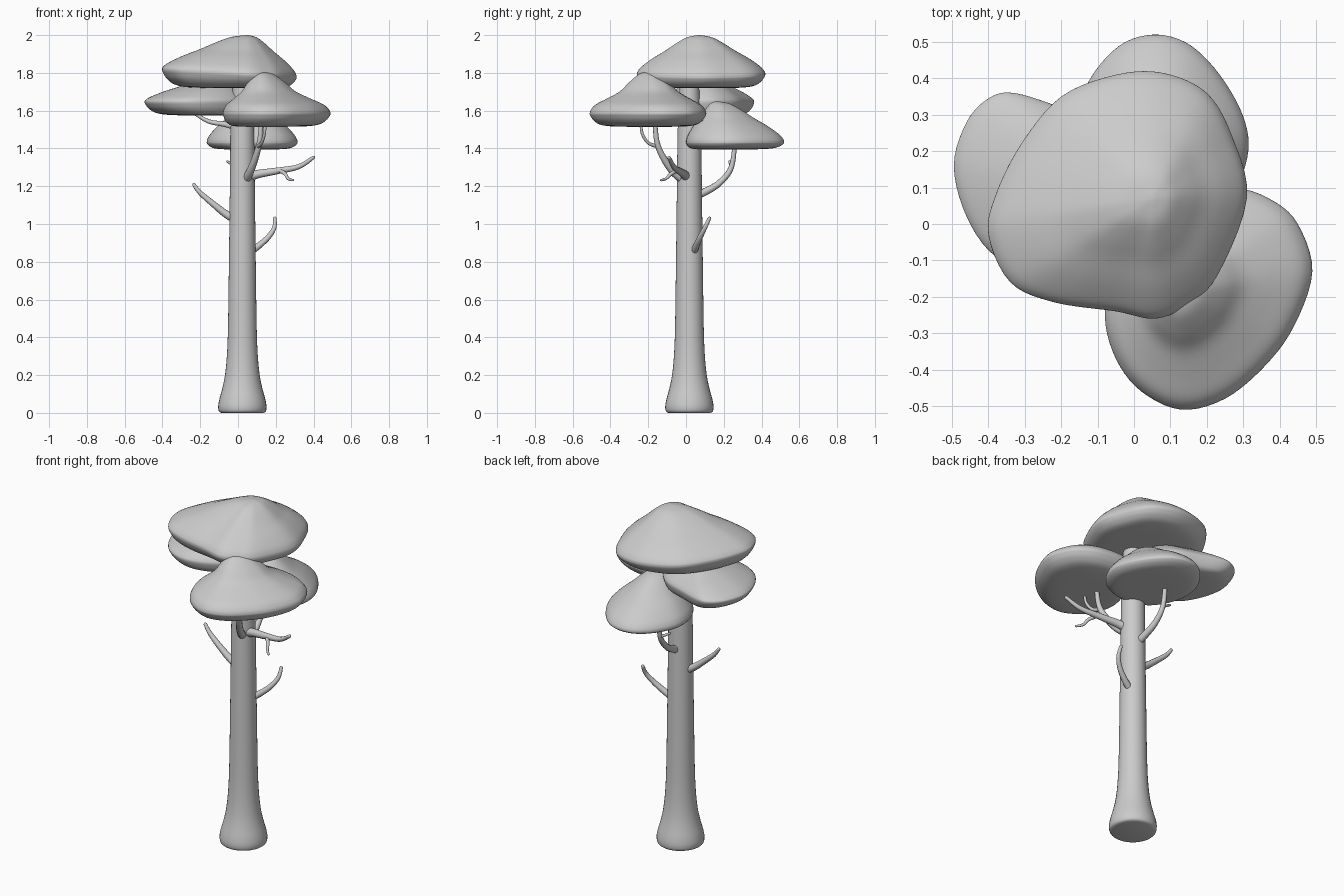
import bpy, bmesh
from mathutils import Vector
from math import sin, cos, tau


def catmull(pts, steps, closed):
    """Smooth curve through the points."""
    n = len(pts)
    get = (lambda i: pts[i % n]) if closed else (lambda i: pts[max(0, min(n - 1, i))])
    out = []
    for i in range(n if closed else n - 1):
        a, b, c, d = (Vector(get(i + k)) for k in (-1, 0, 1, 2))
        for s in range(steps):
            t = s / steps
            out.append(0.5 * (2 * b + (c - a) * t + (2 * a - 5 * b + 4 * c - d) * t * t
                              + (3 * b - a - 3 * c + d) * t ** 3))
    if not closed:
        out.append(Vector(pts[-1]))
    return out


def loft(name, rings):
    """Skin a list of equal-length rings and cap both ends."""
    bm = bmesh.new()
    vr = [[bm.verts.new(p) for p in r] for r in rings]
    n = len(vr[0])
    for a, b in zip(vr, vr[1:]):
        for i in range(n):
            bm.faces.new((a[i], a[(i + 1) % n], b[(i + 1) % n], b[i]))
    bm.faces.new(vr[0][::-1])
    bm.faces.new(vr[-1])
    bmesh.ops.recalc_face_normals(bm, faces=bm.faces)
    me = bpy.data.meshes.new(name)
    bm.to_mesh(me)
    bm.free()
    ob = bpy.data.objects.new(name, me)
    bpy.context.collection.objects.link(ob)
    bpy.context.view_layer.objects.active = ob
    ob.select_set(True)
    bpy.ops.object.shade_smooth_by_angle(angle=1.0)
    ob.select_set(False)


def branch(name, pts, r0, r1):
    """Tapered tube along a smooth path."""
    path = catmull(pts, 6, False)
    rings, m = [], len(path) - 1
    for i, p in enumerate(path):
        t = (path[min(i + 1, m)] - path[max(i - 1, 0)]).normalized()
        u = t.cross(Vector((0.31, 0.9, -0.3))).normalized()
        v = t.cross(u)
        r = r0 + (r1 - r0) * i / m
        rings.append([p + r * (cos(tau * k / 10) * u + sin(tau * k / 10) * v) for k in range(10)])
    tip = path[-1] + t * r1 * 0.7
    rings.append([tip + (q - path[-1]) * 0.4 for q in rings[-1]])
    loft(name, rings)


def canopy(name, outline, peak, rim, depth, tilt, upper):
    """Foliage cap: plan outline scaled toward the peak, flat-bottomed."""
    c = Vector(peak[:2])
    plan = catmull(outline, 5, True)
    lower = [(0.02, -1), (0.45, -1), (0.7, -0.95), (0.85, -0.8), (0.94, -0.5), (0.985, -0.2)]
    prof = catmull(lower + [(1, 0)] + upper, 4, False)
    rings = []
    for s, h in prof:
        ring = []
        for p in plan:
            q = c + (p - c) * s
            z0 = rim + tilt * (p.x - c.x)
            ring.append((q.x, q.y, z0 + h * (peak[2] - z0) if h > 0 else
                         rim + tilt * (q.x - c.x) * s * (1 + h) + h * depth))
        rings.append(ring)
    loft(name, rings)


# Trunk with flared foot
trunk = [(0.110, 0), (0.124, 0.008), (0.128, 0.035), (0.121, 0.075), (0.106, 0.13), (0.092, 0.2),
         (0.082, 0.3), (0.076, 0.45), (0.071, 0.8), (0.066, 1.2), (0.062, 1.5), (0.05, 1.75)]
loft("trunk", [[(0.023 + r * cos(tau * k / 32), 0.018 + r * sin(tau * k / 32), z) for k in range(32)]
               for r, z in catmull(trunk, 3, False)])

# Foliage caps
dome = [(0.985, 0.09), (0.92, 0.21), (0.75, 0.41), (0.55, 0.60), (0.38, 0.78), (0.2, 0.94), (0.02, 1)]
cone = [(0.97, 0.11), (0.89, 0.22), (0.7, 0.36), (0.5, 0.52), (0.35, 0.73), (0.18, 0.93), (0.02, 1)]
canopy("top_foliage",
       [(0.31, 0.07), (0.27, 0.24), (0.20, 0.36), (0.08, 0.415), (-0.05, 0.41), (-0.2, 0.35),
        (-0.31, 0.22), (-0.38, 0.08), (-0.40, -0.03), (-0.34, -0.16), (-0.22, -0.215),
        (-0.05, -0.24), (0.06, -0.26), (0.15, -0.22), (0.23, -0.14)],
       (0.05, 0.07, 2.0), 1.79, 0.07, -0.06, dome)
canopy("front_foliage",
       [(0.49, -0.13), (0.45, -0.0), (0.38, 0.065), (0.28, 0.1), (0.13, 0.1), (0.02, 0.02),
        (-0.05, -0.12), (-0.08, -0.25), (-0.05, -0.37), (0.02, -0.46), (0.13, -0.51),
        (0.25, -0.48), (0.36, -0.39), (0.44, -0.28)],
       (0.12, -0.19, 1.81), 1.585, 0.07, 0, cone)
canopy("left_foliage",
       [(-0.495, 0.16), (-0.46, 0.28), (-0.40, 0.345), (-0.33, 0.36), (-0.2, 0.32), (-0.05, 0.26),
        (0.04, 0.14), (0.02, 0.0), (-0.1, -0.1), (-0.25, -0.14), (-0.38, -0.09), (-0.46, 0.02)],
       (-0.1, 0.1, 1.78), 1.645, 0.07, 0, dome)
canopy("back_foliage",
       [(0.315, 0.22), (0.29, 0.32), (0.22, 0.43), (0.14, 0.5), (0.05, 0.52), (-0.04, 0.49),
        (-0.12, 0.4), (-0.165, 0.28), (-0.14, 0.14), (-0.05, 0.03), (0.1, 0.0), (0.22, 0.04),
        (0.29, 0.12)],
       (0.07, 0.16, 1.65), 1.43, 0.035, 0, dome)

# Branches and twigs
branch("left_branch", [(0.0, 0.02, 1.02), (-0.06, 0.02, 1.05), (-0.13, 0.02, 1.105),
                       (-0.2, 0.025, 1.165), (-0.235, 0.03, 1.21)], 0.024, 0.009)
branch("right_low_branch", [(0.06, 0.04, 0.85), (0.11, 0.055, 0.885), (0.16, 0.075, 0.93),
                            (0.192, 0.1, 0.98), (0.195, 0.125, 1.032)], 0.02, 0.009)
branch("right_high_branch", [(0.04, 0.01, 1.24), (0.1, -0.01, 1.263), (0.2, -0.035, 1.28),
                             (0.32, -0.065, 1.303), (0.4, -0.09, 1.353)], 0.028, 0.009)
branch("right_twig", [(0.22, -0.045, 1.283), (0.25, -0.08, 1.265), (0.265, -0.105, 1.24),
                      (0.293, -0.133, 1.232)], 0.011, 0.006)
branch("front_branch", [(0.04, -0.01, 1.23), (0.065, -0.07, 1.28), (0.095, -0.125, 1.36),
                        (0.115, -0.155, 1.44), (0.125, -0.165, 1.56)], 0.024, 0.011)
branch("front_twig", [(0.105, -0.15, 1.41), (0.125, -0.2, 1.43), (0.14, -0.232, 1.48),
                      (0.145, -0.24, 1.55)], 0.01, 0.007)
branch("back_branch", [(0.02, 0.05, 1.15), (0.015, 0.11, 1.175), (0.005, 0.18, 1.22),
                       (0.0, 0.24, 1.3), (0.0, 0.26, 1.44)], 0.023, 0.011)
branch("back_twig", [(0.0, 0.24, 1.3), (-0.03, 0.235, 1.315), (-0.058, 0.23, 1.332)], 0.009, 0.006)
branch("under_left_branch", [(0.0, 0.03, 1.51), (-0.07, 0.035, 1.528), (-0.16, 0.045, 1.545),
                             (-0.25, 0.06, 1.6)], 0.018, 0.008)
